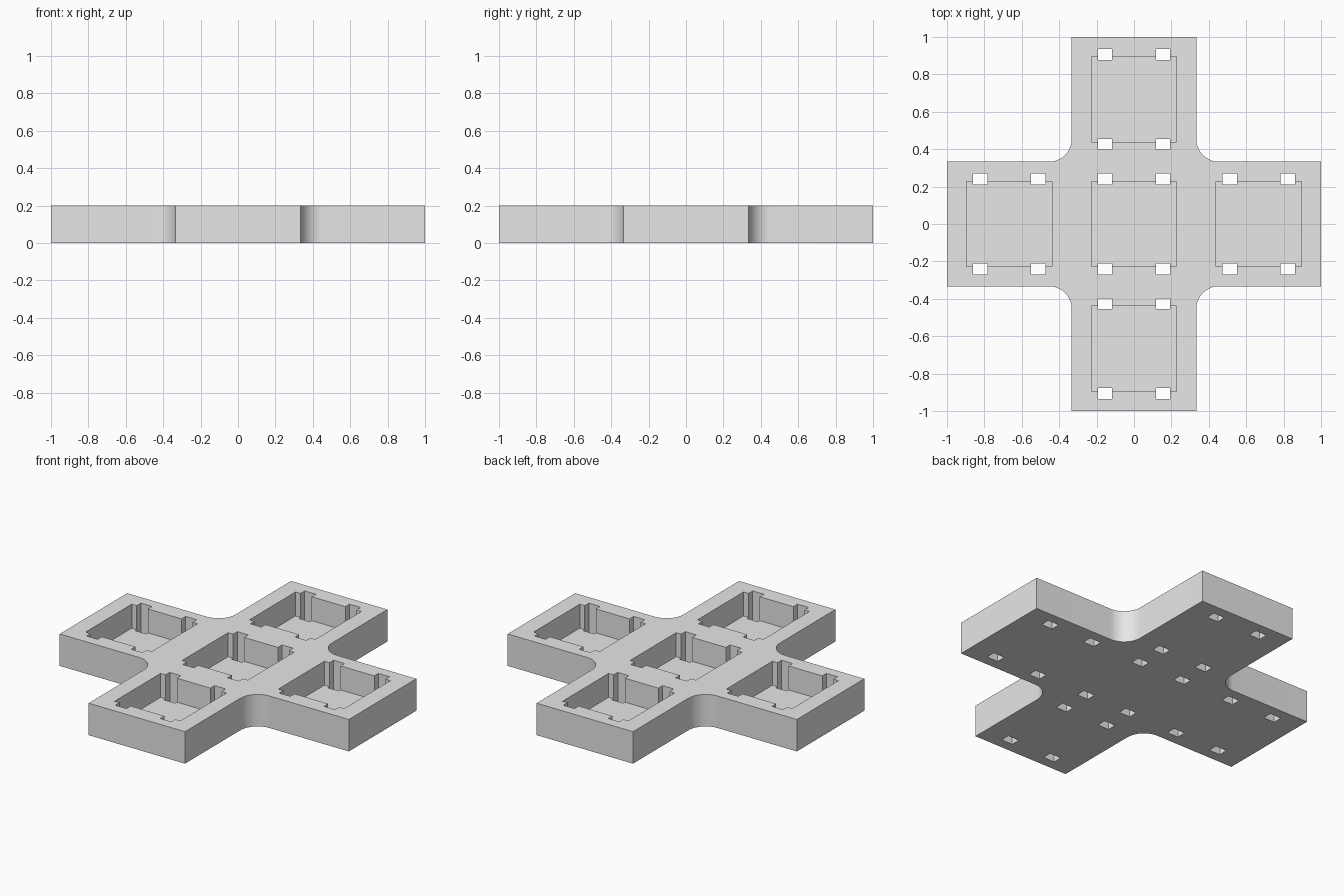
import bpy
import bmesh
import math
from mathutils import Matrix, Vector

default = bpy.data.objects.get("Cube")
if default:
    bpy.data.objects.remove(default, do_unlink=True)

HEIGHT = 0.2
FLOOR = 0.05
ARM = 1 / 3          # half width of each arm
FILLET = 0.12
POCKET = 0.456
PITCH = 2 / 3
CELLS = [(0, 0), (PITCH, 0), (-PITCH, 0), (0, PITCH), (0, -PITCH)]

grey = bpy.data.materials.new("plain grey")
grey.use_nodes = True
grey.diffuse_color = (0.8, 0.8, 0.8, 1)
grey.node_tree.nodes["Principled BSDF"].inputs["Base Color"].default_value = grey.diffuse_color


def mesh_object(name, bm):
    bmesh.ops.recalc_face_normals(bm, faces=bm.faces)
    mesh = bpy.data.meshes.new(name)
    bm.to_mesh(mesh)
    bm.free()
    mesh.materials.append(grey)
    obj = bpy.data.objects.new(name, mesh)
    bpy.context.collection.objects.link(obj)
    return obj


def add_box(bm, x, y, size_x, size_y, z0, z1):
    place = Matrix.Translation((x, y, (z0 + z1) / 2))
    bmesh.ops.create_cube(bm, size=1, matrix=place @ Matrix.Diagonal((size_x, size_y, z1 - z0, 1)))


def cross_outline(steps=16):
    # One arm end and its following rounded inner corner, turned four times
    quarter = [Vector((1, -ARM, 0)), Vector((1, ARM, 0))]
    centre = ARM + FILLET
    for i in range(steps + 1):
        a = math.radians(270 - 90 * i / steps)
        quarter.append(Vector((centre + FILLET * math.cos(a), centre + FILLET * math.sin(a), 0)))
    return [Matrix.Rotation(k * math.pi / 2, 3, 'Z') @ p for k in range(4) for p in quarter]


# Cross-shaped body
bm = bmesh.new()
base = bm.faces.new([bm.verts.new(p) for p in cross_outline()])
top = bmesh.ops.extrude_face_region(bm, geom=[base])["geom"]
bmesh.ops.translate(bm, vec=(0, 0, HEIGHT), verts=[g for g in top if isinstance(g, bmesh.types.BMVert)])
body = mesh_object("cross_holder", bm)

# Square pockets, and clip slots that run right through the floor
pockets, slots = bmesh.new(), bmesh.new()
for cx, cy in CELLS:
    add_box(pockets, cx, cy, POCKET, POCKET, FLOOR, HEIGHT + 0.1)
    for sx in (-1, 1):
        for sy in (-1, 1):
            add_box(slots, cx + sx * 0.155, cy + sy * 0.24, 0.077, 0.058, -0.1, HEIGHT + 0.1)
cutters = [mesh_object("pocket_cutter", pockets), mesh_object("slot_cutter", slots)]

for cutter in cutters:
    cutter.hide_render = True
    cut = body.modifiers.new(cutter.name, 'BOOLEAN')
    cut.operation = 'DIFFERENCE'
    cut.solver = 'EXACT'
    cut.object = cutter

# Make the cuts permanent and smooth only the rounded corners
bpy.ops.object.select_all(action='DESELECT')
body.select_set(True)
bpy.context.view_layer.objects.active = body
for cutter in cutters:
    bpy.ops.object.modifier_apply(modifier=cutter.name)
    bpy.data.objects.remove(cutter, do_unlink=True)
bpy.ops.object.shade_smooth_by_angle(angle=math.radians(30))
